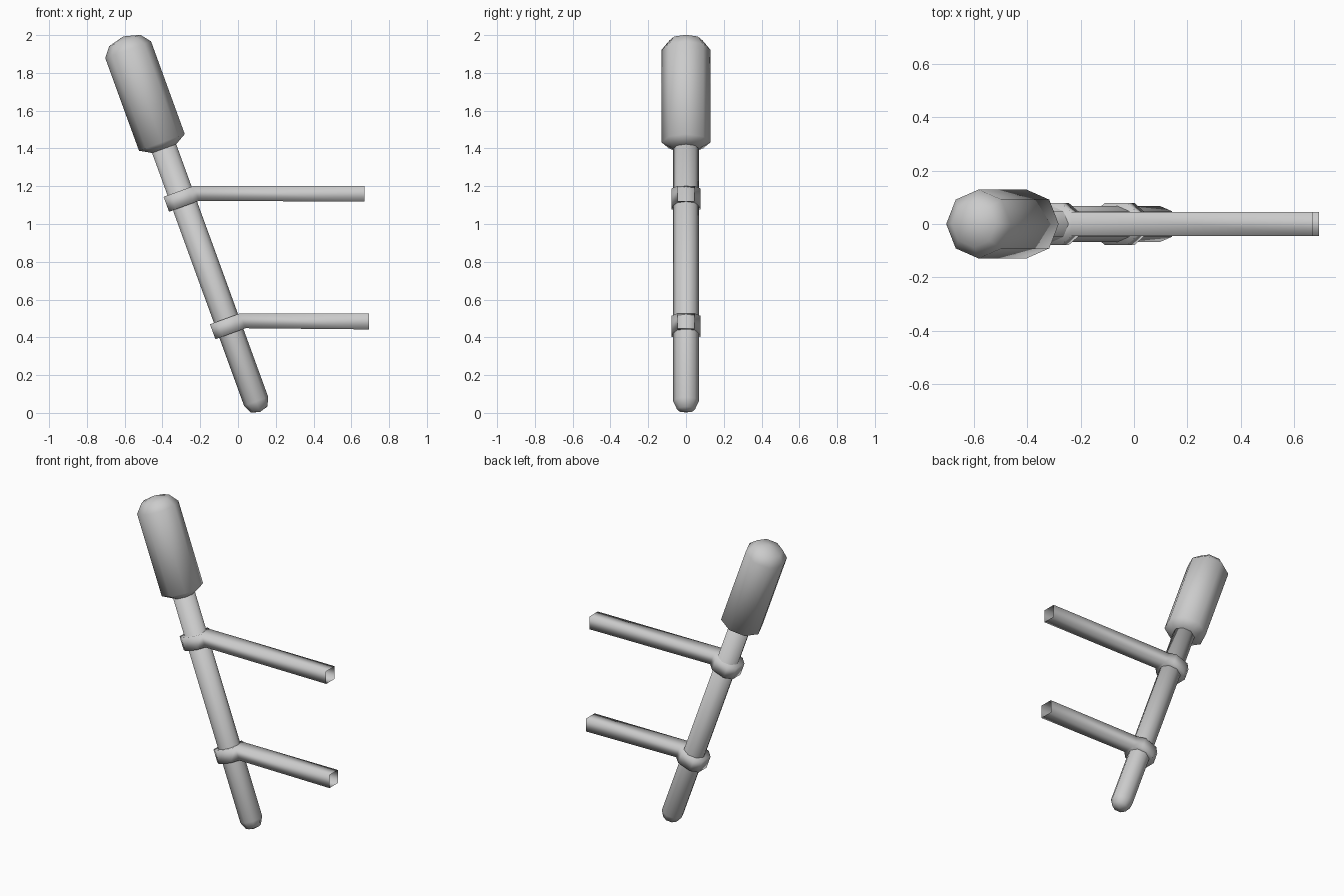
import bpy, bmesh
from math import sin, cos, pi, radians
from mathutils import Matrix, Vector

cube = bpy.data.objects.get("Cube")
if cube:
    bpy.data.objects.remove(cube, do_unlink=True)

grey = bpy.data.materials.new("plain grey")
grey.use_nodes = True
grey.diffuse_color = (0.6, 0.6, 0.6, 1)
grey.node_tree.nodes["Principled BSDF"].inputs["Base Color"].default_value = (0.6, 0.6, 0.6, 1)

# The whole stick leans towards the right by 20 degrees
LEAN = Matrix.Translation((0.096, 0, 0.061)) @ Matrix.Rotation(radians(-20), 4, "Y")
SIDES = 8


def finish(name, bm):
    bmesh.ops.recalc_face_normals(bm, faces=bm.faces)
    mesh = bpy.data.meshes.new(name)
    bm.to_mesh(mesh)
    bm.free()
    mesh.materials.append(grey)
    mesh.shade_smooth()
    obj = bpy.data.objects.new(name, mesh)
    bpy.context.collection.objects.link(obj)
    return obj


def lathe(name, profile):
    """Turn a (radius, height) profile around the leaning axis; radius 0 is a pole."""
    bm = bmesh.new()
    rings = []
    for r, h in profile:
        count = SIDES if r else 1
        rings.append([bm.verts.new(LEAN @ Vector((r * cos(2 * pi * i / SIDES),
                                                  r * sin(2 * pi * i / SIDES), h)))
                      for i in range(count)])
    for a, b in zip(rings, rings[1:]):
        for i in range(SIDES):
            j = (i + 1) % SIDES
            corners = [a[i % len(a)], a[j % len(a)], b[j % len(b)], b[i % len(b)]]
            bm.faces.new(list(dict.fromkeys(corners)))
    return finish(name, bm)


def bracket(name, height, end_x, z_low, z_high):
    """Eight-sided collar whose front face runs out into an open square arm."""
    bm = bmesh.new()
    outline = [(0.08, -0.044), (0.08, 0.044), (0.04, 0.078), (-0.05, 0.078),
               (-0.09, 0.042), (-0.09, -0.042), (-0.05, -0.078), (0.04, -0.078)]
    low, high = [[bm.verts.new(LEAN @ Vector((x, y, height + s))) for x, y in outline]
                 for s in (-0.042, 0.042)]
    bm.faces.new(low)
    bm.faces.new(high)
    for i in range(1, SIDES):
        j = (i + 1) % SIDES
        bm.faces.new((low[i], low[j], high[j], high[i]))
    # Arm sides, left open at the far end
    root = [low[0], low[1], high[1], high[0]]
    tip = [bm.verts.new((end_x, v.co.y, z)) for v, z in
           zip(root, (z_low, z_low, z_high, z_high))]
    for i in range(4):
        j = (i + 1) % 4
        bm.faces.new((root[i], root[j], tip[j], tip[i]))
    return finish(name, bm)


# Pole with rounded foot
lathe("pole", [(0, -0.06), (0.047, -0.046), (0.068, 0), (0.068, 1.47), (0, 1.47)])

# Thick grip with domed top
lathe("grip", [(0, 1.423), (0.066, 1.423), (0.129, 1.459), (0.129, 1.981),
               (0.088, 2.033), (0, 2.056)])

# Two collars with arms
bracket("upper_bracket", 1.143, 0.67, 1.118, 1.2)
bracket("lower_bracket", 0.425, 0.693, 0.442, 0.527)
